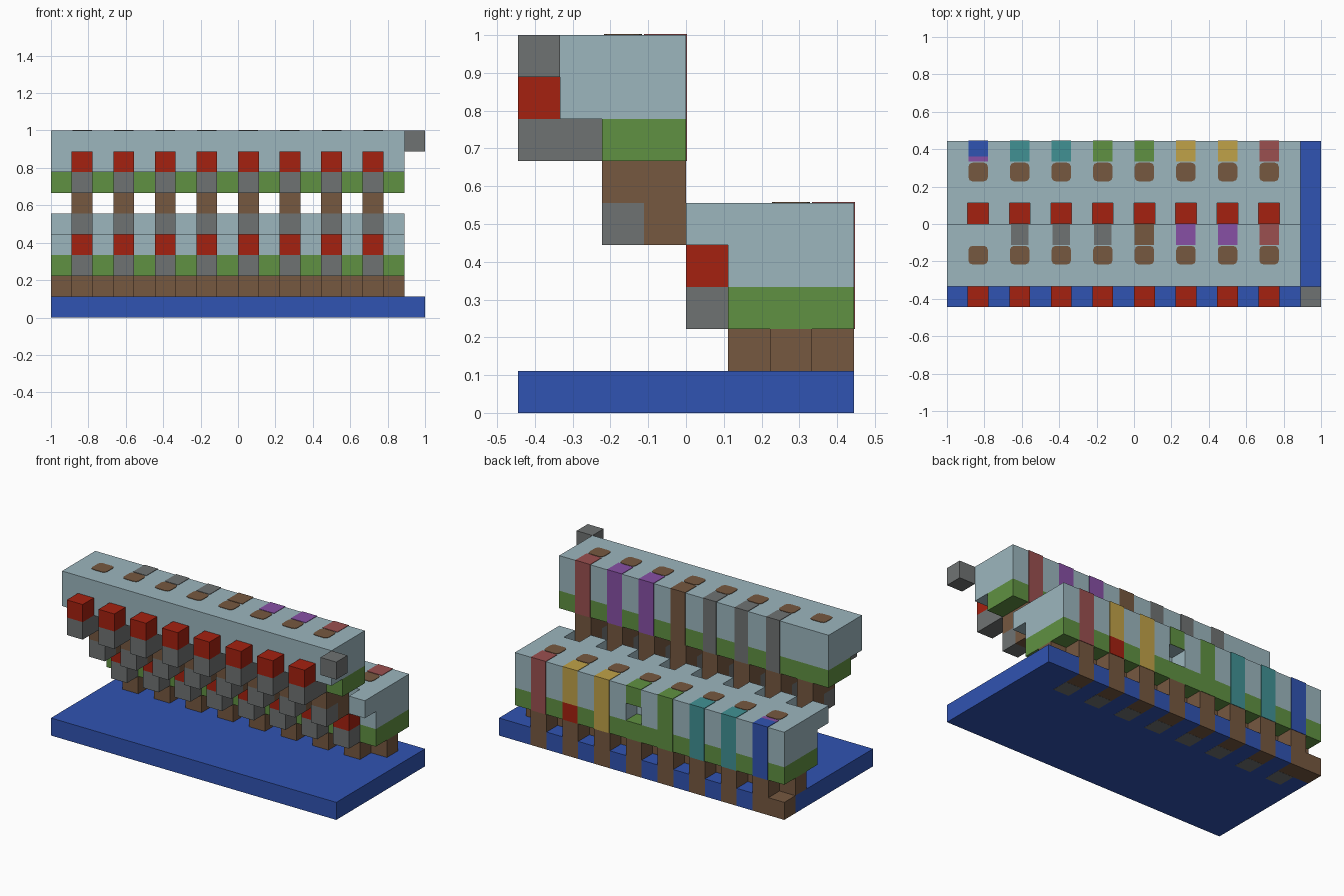
import bpy
import bmesh
from mathutils import Vector

if "Cube" in bpy.data.objects:
    bpy.data.objects.remove(bpy.data.objects["Cube"], do_unlink=True)

U = 1 / 9          # edge of one block
T = 0.003          # thickness of painted plates
ORIGIN = Vector((-9, -4, 0))


def material(name, rgb):
    m = bpy.data.materials.new(name)
    m.use_nodes = True
    m.diffuse_color = (*rgb, 1)
    m.node_tree.nodes["Principled BSDF"].inputs["Base Color"].default_value = (*rgb, 1)
    return m


PALE = material("pale blue", (0.332, 0.468, 0.515))
GREEN = material("green", (0.117, 0.283, 0.054))
BROWN = material("brown", (0.181, 0.098, 0.051))
GRAY = material("gray", (0.159, 0.171, 0.171))
RED = material("red", (0.376, 0.015, 0.005))
BLUE = material("blue", (0.03, 0.087, 0.445))
PURPLE = material("purple", (0.242, 0.08, 0.376))
TEAL = material("teal", (0.053, 0.283, 0.296))
YELLOW = material("yellow", (0.527, 0.361, 0.065))
ROSE = material("muted red", (0.328, 0.08, 0.08))


def build(name, mat, boxes, round_z=0):
    """One object from boxes given as (low corner, high corner) in block units."""
    bm = bmesh.new()
    for lo, hi in boxes:
        lo, hi = Vector(lo), Vector(hi)
        verts = bmesh.ops.create_cube(bm, size=1)["verts"]
        for v in verts:
            v.co = ((lo + hi) / 2 + v.co * (hi - lo) + ORIGIN) * U
    if round_z:
        upright = [e for e in bm.edges
                   if abs(e.verts[0].co.z - e.verts[1].co.z) > 1e-5]
        bmesh.ops.bevel(bm, geom=upright, offset=round_z, segments=2,
                        profile=0.5, affect='EDGES')
    mesh = bpy.data.meshes.new(name)
    bm.to_mesh(mesh)
    bm.free()
    mesh.materials.append(mat)
    obj = bpy.data.objects.new(name, mesh)
    bpy.context.collection.objects.link(obj)
    return obj


COLUMNS = range(1, 16, 2)
GAPS = range(0, 17, 2)


def row(cells, y, z, depth=1, height=1):
    """A repeated box at each listed x cell."""
    return [((x, y, z), (x + 1, y + depth, z + height)) for x in cells]


# Base slab, with brown feet let into its back edge
build("base_slab", BLUE, [((0, 0, 0), (18, 7, 1)), ((16, 7, 0), (18, 8, 1))]
      + row(range(2, 16, 2), 7, 0))
build("back_feet", BROWN, row([0, *COLUMNS], 7, 0))
t = T / U
build("underside_marks", GRAY, row(COLUMNS, 6, -t / 4, 1, t / 2))

# Brown supports under the lower row
build("lower_beam", BROWN, [((0, 6, 1), (17, 7, 2))])
build("lower_front_posts", BROWN, row(COLUMNS, 5, 1))
build("lower_back_posts", BROWN, row(COLUMNS, 7, 1))

# Lower body, with a toothed front rim and one hole in the back
build("lower_green_layer", GREEN, [((0, 5, 2), (17, 8, 3))])
build("lower_body", PALE, [((0, 5, 3), (17, 7, 4)), ((0, 7, 3), (9, 8, 4)),
                           ((10, 7, 3), (17, 8, 4)), ((0, 5, 4), (17, 8, 5))])
build("lower_teeth", PALE, row(GAPS, 4, 4))
build("lower_gray_cubes", GRAY, row(COLUMNS, 4, 2))
build("lower_red_cubes", RED, row(COLUMNS, 4, 3))

# Upper row on its stepped posts
build("upper_posts", BROWN, row(COLUMNS, 3, 4, 1, 2))
build("upper_front_posts", BROWN, row(COLUMNS, 2, 5))
build("post_gray_cubes", GRAY, row(COLUMNS, 2, 4))
build("upper_green_layer", GREEN, [((0, 2, 6), (17, 4, 7))])
build("upper_body", PALE, [((0, 1, 7), (17, 4, 9))])
build("upper_gray_bars", GRAY, row(COLUMNS, 0, 6, 2))
build("upper_red_cubes", RED, row(COLUMNS, 0, 7))

# Loose corner cube
build("corner_cube", GRAY, [((17, 0, 8), (18, 1, 9))])

# Rounded brown marks on both tops
for label, y, z in (("lower", 6, 5), ("upper", 2, 9)):
    spots = [((x + 0.03, y + 0.05, z - t), (x + 0.97, y + 0.95, z + t))
             for x in COLUMNS]
    build(label + "_top_marks", BROWN, spots, 0.022)


def stripe(name, mat, x, edge, bottom, top, inset=0.03, length=1):
    """A painted band down the back face and over the top edge."""
    a, b = x + inset, x + 1 - inset
    build(name, mat, [((a, edge - t, bottom), (b, edge + t, top + t)),
                      ((a, edge - length, top - t), (b, edge + t, top + t))])


lower = [BLUE, TEAL, TEAL, GREEN, GREEN, YELLOW, YELLOW, ROSE]
upper = [None, GRAY, GRAY, GRAY, BROWN, PURPLE, PURPLE, ROSE]
for x, low, up in zip(COLUMNS, lower, upper):
    bottom = 4 if x == 9 else 3 if x == 13 else 2
    stripe(f"lower_stripe_{x}", low, x, 8, bottom, 5,
           length=0.75 if x == 1 else 1)
    if up:
        stripe(f"upper_stripe_{x}", up, x, 4, 6, 9, 0.08 if up == GRAY else 0.03)

# Small end patches on two of the lower stripes
build("purple_patch", PURPLE, [((1.03, 7, 5 - t), (1.97, 7.25, 5 + t))])
build("red_patch", RED, [((13.03, 8 - t, 2), (13.97, 8 + t, 3))])
